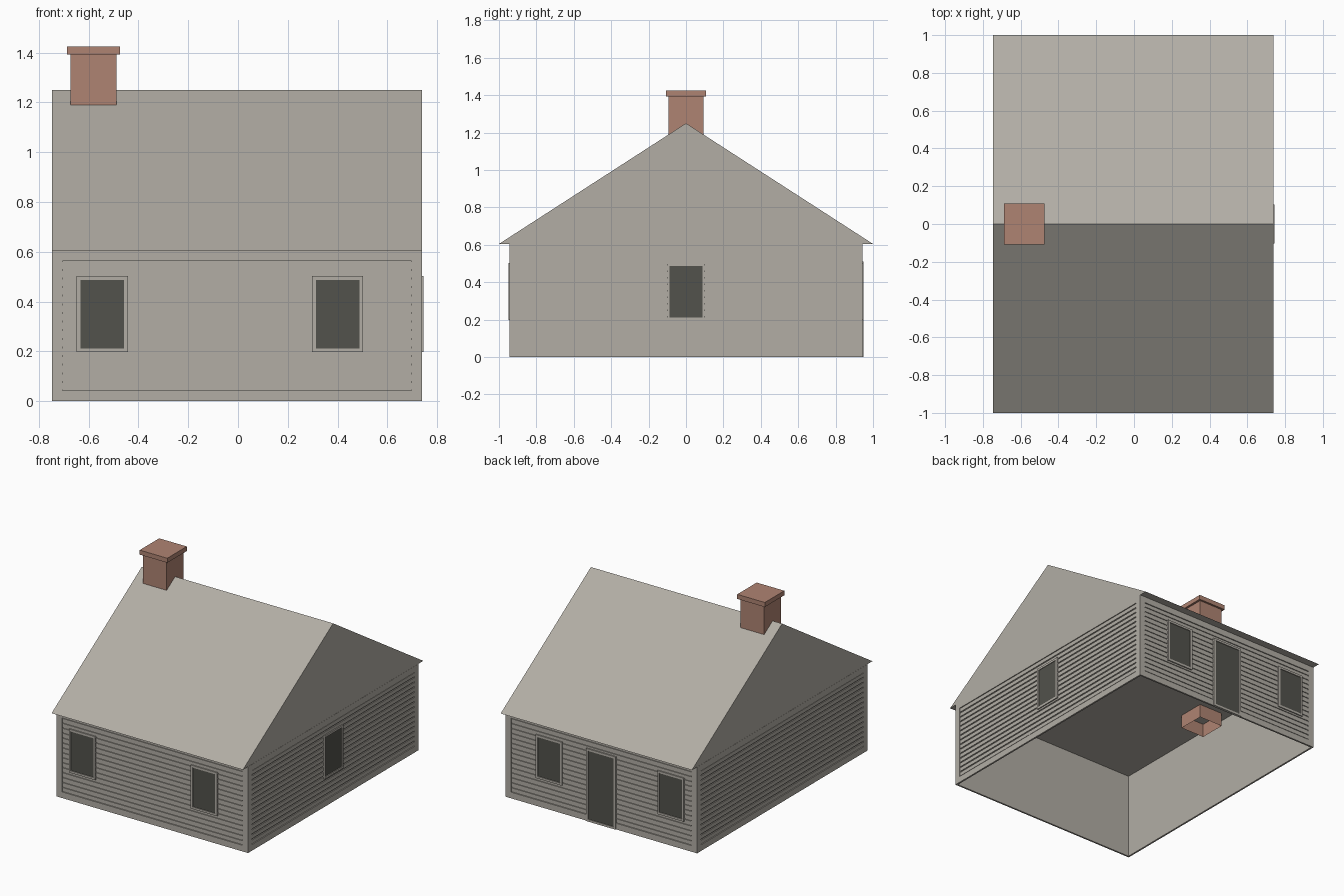
import bpy, bmesh
from math import pi
from mathutils import Matrix, Vector

if "Cube" in bpy.data.objects:
    bpy.data.objects.remove(bpy.data.objects["Cube"])


def material(name, rgb):
    m = bpy.data.materials.new(name)
    m.use_nodes = True
    m.diffuse_color = (*rgb, 1)
    m.node_tree.nodes["Principled BSDF"].inputs["Base Color"].default_value = (*rgb, 1)
    return m


GREY = material("warm grey", (0.445, 0.42, 0.375))
BRICK = material("brick", (0.43, 0.23, 0.17))
GLASS = material("dark glass", (0.085, 0.085, 0.072))

CX, HX, HY = -0.004, 0.743, 0.944     # house centre and half sizes
EAVE, RIDGE, SKIN = 0.605, 1.25, 0.008


def box(bm, lo, hi):
    lo, hi = Vector(lo), Vector(hi)
    size = hi - lo
    mat = Matrix.Translation((lo + hi) / 2) @ Matrix.Diagonal((*size, 1))
    return bmesh.ops.create_cube(bm, size=1, matrix=mat)["verts"]


def finish(name, bm, mat, transform=None):
    if transform:
        bm.transform(transform)
    mesh = bpy.data.meshes.new(name)
    bm.to_mesh(mesh)
    bm.free()
    mesh.materials.append(mat)
    obj = bpy.data.objects.new(name, mesh)
    bpy.context.collection.objects.link(obj)
    return obj


def ring(bm, u0, u1, z0, z1, border, d0, d1):
    """Rectangular frame of four strips; depth runs along -y."""
    box(bm, (u0, -d1, z0), (u1, -d0, z0 + border))
    box(bm, (u0, -d1, z1 - border), (u1, -d0, z1))
    box(bm, (u0, -d1, z0 + border), (u0 + border, -d0, z1 - border))
    box(bm, (u1 - border, -d1, z0 + border), (u1, -d0, z1 - border))


def side(angle):
    return Matrix.Translation((CX, 0, 0)) @ Matrix.Rotation(angle, 4, "Z")


def wall(name, angle, half, dist):
    # Thin backing sheet, flat trim around the edge, then the clapboards
    bm = bmesh.new()
    core = dist - SKIN
    box(bm, (-half + SKIN, -core, 0), (half - SKIN, -core + 0.004, EAVE))
    ring(bm, -half, half, 0, EAVE, 0.043, core, dist)
    finish(name + "_wall", bm, GREY, side(angle))
    bm = bmesh.new()
    count, low, gap = 15, 0.043, 0.008
    pitch = (EAVE - 2 * low) / count
    for i in range(count):
        z = low + i * pitch
        box(bm, (-half + low, -dist + 0.002, z + gap / 2),
            (half - low, -core, z + pitch - gap / 2))
    finish(name + "_clapboards", bm, GREY, side(angle))


def opening(name, angle, u, width, z0, z1, dist):
    # Raised frame with a dark pane set inside
    bm = bmesh.new()
    ring(bm, u - width / 2, u + width / 2, z0, z1, 0.015, dist - SKIN, dist + 0.006)
    finish(name + "_frame", bm, GREY, side(angle))
    bm = bmesh.new()
    w = width / 2 - 0.015
    box(bm, (u - w, -dist - 0.001, z0 + 0.015), (u + w, -dist + SKIN, z1 - 0.015))
    finish(name + "_pane", bm, GLASS, side(angle))


# Walls
for name, angle, half, dist in (("front", 0, HX, HY), ("left", pi / 2, HY, HX),
                                ("back", pi, HX, HY), ("right", -pi / 2, HY, HX)):
    wall(name, angle, half, dist)

# Windows and door
for label, x in (("left", 0.4), ("right", -0.545)):
    u = x - CX
    opening("front_window_" + label, 0, u, 0.205, 0.197, 0.502, HY)
    opening("back_window_" + label, pi, -u, 0.205, 0.197, 0.502, HY)
opening("side_window", pi / 2, 0, 0.205, 0.197, 0.502, HX)
opening("back_door", pi, 0, 0.23, 0, 0.51, HY)

# Gable roof: closed triangular prism, its underside is the ceiling
bm = bmesh.new()
x0, x1 = CX - HX + 0.001, CX + HX - 0.001
tri = bm.faces.new([bm.verts.new((x0, y, z)) for y, z in ((-1, EAVE), (1, EAVE), (0, RIDGE))])
new = bmesh.ops.extrude_face_region(bm, geom=[tri], use_keep_orig=True)["geom"]
bmesh.ops.translate(bm, verts=[v for v in new if isinstance(v, bmesh.types.BMVert)],
                    vec=(x1 - x0, 0, 0))
bmesh.ops.recalc_face_normals(bm, faces=bm.faces)
finish("roof", bm, GREY)

# Chimney shaft, open underneath, passing down through the ceiling
bm = bmesh.new()
box(bm, (-0.672, -0.094, 0.51), (-0.488, 0.094, 1.392))
bm.faces.ensure_lookup_table()
bmesh.ops.delete(bm, geom=[f for f in bm.faces if f.normal.z < -0.5], context="FACES")
finish("chimney_shaft", bm, BRICK)
bm = bmesh.new()
box(bm, (-0.687, -0.108, 1.392), (-0.473, 0.108, 1.424))
finish("chimney_cap", bm, BRICK)
